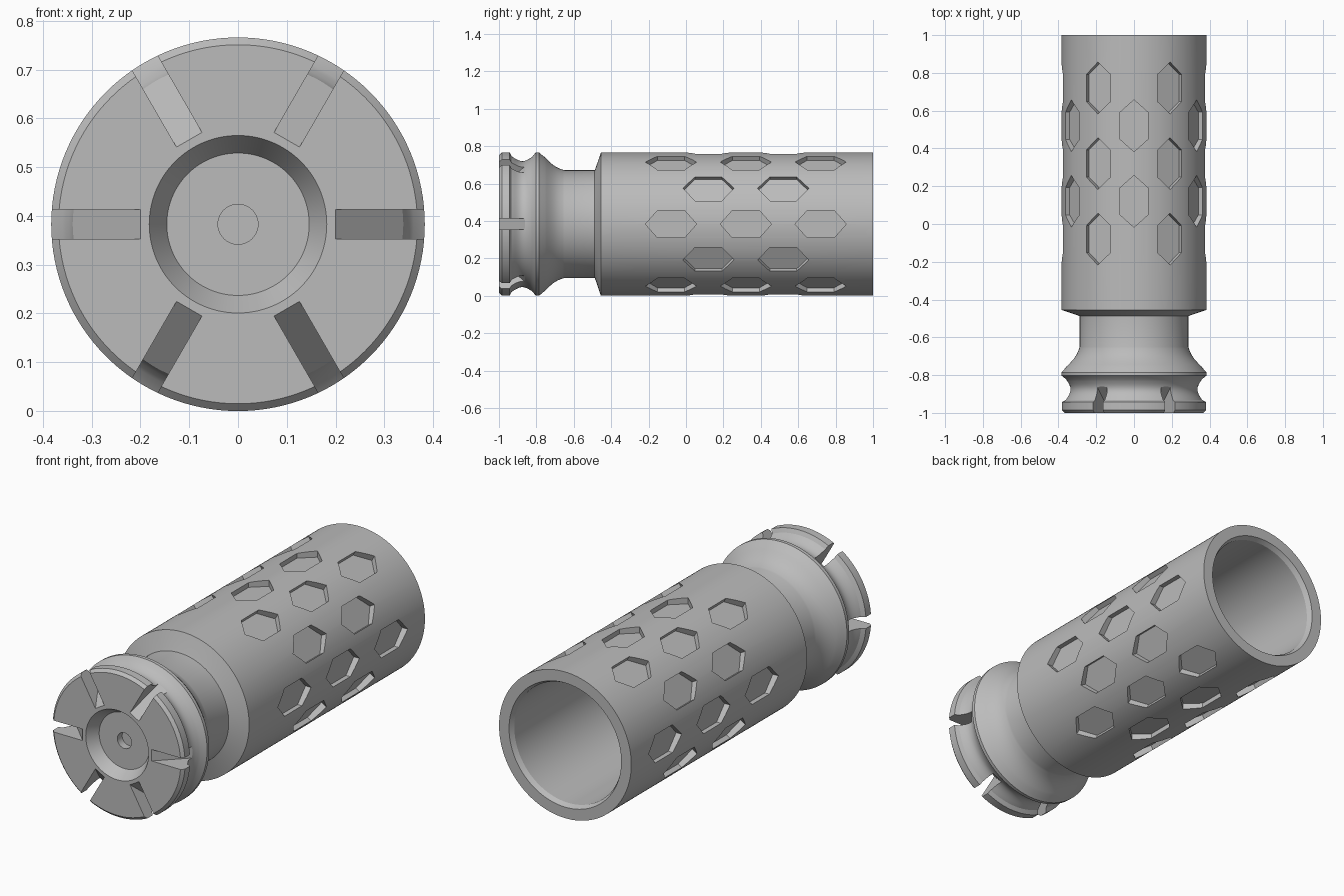
import bpy, bmesh, math
from mathutils import Matrix, Vector

cube = bpy.data.objects.get("Cube")
if cube:
    bpy.data.objects.remove(cube)

RADIUS = 0.383


def new_object(name, bm):
    bmesh.ops.recalc_face_normals(bm, faces=bm.faces)
    mesh = bpy.data.meshes.new(name)
    bm.to_mesh(mesh)
    bm.free()
    obj = bpy.data.objects.new(name, mesh)
    bpy.context.collection.objects.link(obj)
    return obj


def arc(start, end, dip, steps=10):
    """Hollow curve between two (radius, y) points."""
    pts = []
    for i in range(steps + 1):
        t = i / steps
        r = start[0] + (end[0] - start[0]) * t - dip * math.sin(math.pi * t)
        pts.append((r, start[1] + (end[1] - start[1]) * t))
    return pts


def prism(bm, base, offset, matrix):
    """Extrude a flat outline along an offset, then place it."""
    face = bm.faces.new([bm.verts.new(p) for p in base])
    ext = bmesh.ops.extrude_face_region(bm, geom=[face])["geom"]
    top = [v for v in ext if isinstance(v, bmesh.types.BMVert)]
    bmesh.ops.translate(bm, verts=top, vec=offset)
    bmesh.ops.transform(bm, matrix=matrix, verts=list(face.verts) + top)


# Turned body: front recess, grooved head, neck, sleeve, bore
profile = [(0, -0.90), (0.041, -0.90), (0.041, -0.94), (0.146, -0.94),
           (0.182, -1), (0.368, -1), (RADIUS, -0.985), (RADIUS, -0.943),
           (0.362, -0.932)]
profile += arc((0.358, -0.925), (0.36, -0.822), 0.022)
profile += [(RADIUS, -0.803), (RADIUS, -0.785), (0.372, -0.773)]
profile += arc((0.358, -0.755), (0.288, -0.65), 0.012)
profile += [(0.288, -0.488), (0.303, -0.482), (RADIUS, -0.455), (RADIUS, 1),
            (0.325, 1), (0.312, 0.975), (0.312, -0.40), (0, -0.40)]

bm = bmesh.new()
verts = [bm.verts.new((r, y, 0)) for r, y in profile]
edges = [bm.edges.new(pair) for pair in zip(verts, verts[1:])]
bmesh.ops.spin(bm, geom=verts + edges, cent=(0, 0, 0), axis=(0, 1, 0),
               angle=math.tau, steps=128, use_duplicate=False)
bmesh.ops.remove_doubles(bm, verts=bm.verts, dist=0.0001)
body = new_object("sleeve_body", bm)

# Cutters: staggered hexagonal pockets and sloping front slots
bm = bmesh.new()
half_w, half_l, shoulder, floor = 0.073, 0.137, 0.072, 0.351
hexagon = [(-half_l, 0), (-shoulder, half_w), (shoulder, half_w),
           (half_l, 0), (shoulder, -half_w), (-shoulder, -half_w)]
wedge = [(0.1, -0.03, 0), (0.5, -0.03, 0), (0.5, -0.03, 0)]
for i in range(12):
    turn = Matrix.Rotation(math.radians(30 * i), 4, 'Y')
    rows = (0.12, 0.52) if i % 2 else (-0.08, 0.32, 0.72)
    for y in rows:
        outline = [(floor, y + dy, dz) for dy, dz in hexagon]
        prism(bm, outline, Vector((0.1, 0, 0)), turn)
    if i % 2 == 0:
        outline = [(0.1, -1.1, -0.03), (0.5, -0.7, -0.03), (0.5, -1.1, -0.03)]
        prism(bm, outline, Vector((0, 0, 0.06)), turn)
cutter = new_object("pocket_cutter", bm)
cutter.hide_render = True

mod = body.modifiers.new("pockets", 'BOOLEAN')
mod.operation = 'DIFFERENCE'
mod.solver = 'EXACT'
mod.object = cutter
bpy.ops.object.select_all(action='DESELECT')
bpy.context.view_layer.objects.active = body
body.select_set(True)
bpy.ops.object.modifier_apply(modifier=mod.name)
bpy.data.objects.remove(cutter)

# Rest the body on the ground and finish it in plain grey
body.data.transform(Matrix.Translation((0, 0, RADIUS)))
grey = bpy.data.materials.new("matt_grey")
grey.use_nodes = True
colour = (0.5, 0.5, 0.5, 1)
grey.diffuse_color = colour
grey.node_tree.nodes["Principled BSDF"].inputs["Base Color"].default_value = colour
body.data.materials.clear()
body.data.materials.append(grey)
bpy.ops.object.shade_smooth_by_angle(angle=math.radians(25))
